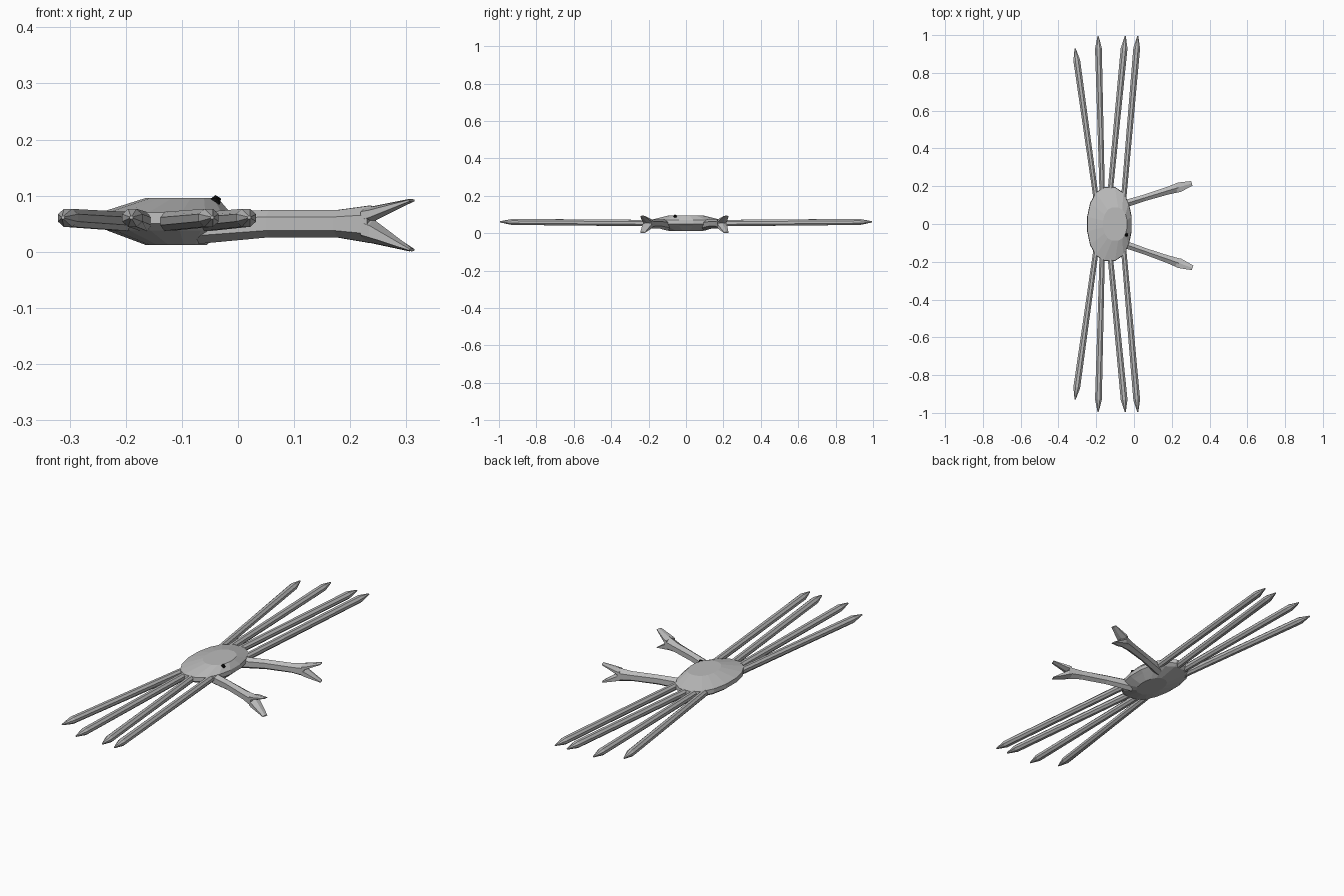
import bpy, bmesh, math
from mathutils import Vector

cube = bpy.data.objects.get("Cube")
if cube:
    bpy.data.objects.remove(cube)


def material(name, value):
    m = bpy.data.materials.new(name)
    m.use_nodes = True
    colour = (value, value, value, 1)
    m.diffuse_color = colour
    m.node_tree.nodes["Principled BSDF"].inputs["Base Color"].default_value = colour
    return m


shell = material("grey shell", 0.5)
black = material("black eye", 0.005)


def finish(bm, name, mat):
    bmesh.ops.recalc_face_normals(bm, faces=bm.faces)
    mesh = bpy.data.meshes.new(name)
    bm.to_mesh(mesh)
    bm.free()
    mesh.materials.append(mat)
    obj = bpy.data.objects.new(name, mesh)
    bpy.context.collection.objects.link(obj)
    return obj


def skin(bm, rings):
    """Join equal vertex rings with quads and cap both ends."""
    loops = [[bm.verts.new(p) for p in ring] for ring in rings]
    n = len(loops[0])
    for a, b in zip(loops, loops[1:]):
        for i in range(n):
            j = (i + 1) % n
            bm.faces.new((a[i], a[j], b[j], b[i]))
    bm.faces.new(loops[0])
    bm.faces.new(loops[-1])


def section(centre, side, half_w, half_h, n):
    """Upright polygon across a limb, with flat top and bottom."""
    ring = []
    for i in range(n):
        a = 2 * math.pi * (i + 0.5) / n
        k = 1 / math.cos(math.pi / n)
        ring.append(Vector(centre) + side * (math.cos(a) * half_w * k)
                    + Vector((0, 0, math.sin(a) * half_h * k)))
    return ring


# Body: stacked ovals, steeper toward the claws
bm = bmesh.new()
rings = []
for cx, rx, ry, z in [(-0.11, 0.055, 0.09, 0.012), (-0.13, 0.105, 0.185, 0.038),
                      (-0.13, 0.12, 0.2, 0.05), (-0.13, 0.118, 0.198, 0.07),
                      (-0.1, 0.065, 0.09, 0.096)]:
    ring = []
    for i in range(16):
        a = 2 * math.pi * (i + 0.5) / 16
        c, s = math.cos(a), math.sin(a)
        ring.append((cx + rx * math.copysign(abs(c) ** 0.85, c), ry * s, z))
    rings.append(ring)
skin(bm, rings)
finish(bm, "body", shell)

# Legs: four straight limbs on each side with pointed tips
legs = [((-0.2, 0.13), (-0.312, 0.93)), ((-0.168, 0.15), (-0.19, 0.995)),
        ((-0.128, 0.15), (-0.046, 0.995)), ((-0.055, 0.13), (0.02, 0.995))]
for sign, label in ((-1, "front"), (1, "back")):
    for k, (root, tip) in enumerate(legs, 1):
        a = Vector((root[0], sign * root[1], 0.054))
        b = Vector((tip[0], sign * tip[1], 0.061))
        d = (b - a).normalized()
        side = Vector((-d.y, d.x, 0)).normalized()
        bm = bmesh.new()
        skin(bm, [section(a, side, 0.014, 0.017, 8),
                  section(b - d * 0.065, side, 0.018, 0.016, 8),
                  section(b, side, 0.003, 0.003, 8)])
        finish(bm, f"{label}_leg_{k}", shell)

# Claws: an arm that flares into an upper and a lower pincer
for label, root, tip in (("front", (-0.07, -0.1), (0.31, -0.232)),
                         ("back", (-0.07, 0.1), (0.306, 0.215))):
    a, b = Vector((*root, 0)), Vector((*tip, 0))
    d = (b - a).normalized()
    side = Vector((-d.y, d.x, 0))

    def cut(t, half_w, low, high):
        p = a.lerp(b, t)
        p.z = (low + high) / 2
        return section(p, side, half_w, (high - low) / 2, 6)

    bm = bmesh.new()
    skin(bm, [cut(0, 0.02, 0.018, 0.068), cut(0.33, 0.017, 0.029, 0.071),
              cut(0.65, 0.02, 0.029, 0.071), cut(0.81, 0.025, 0.02, 0.078)])
    skin(bm, [cut(0.78, 0.024, 0.052, 0.077), cut(0.82, 0.026, 0.056, 0.079),
              cut(1, 0.013, 0.089, 0.094)])
    skin(bm, [cut(0.78, 0.024, 0.022, 0.06), cut(0.82, 0.026, 0.018, 0.055),
              cut(1, 0.013, 0.001, 0.006)])
    finish(bm, f"{label}_claw", shell)

# Eye: one small bead on the top of the shell
bm = bmesh.new()
bmesh.ops.create_icosphere(bm, subdivisions=1, radius=0.011)
eye = finish(bm, "eye", black)
eye.location = (-0.04, -0.058, 0.09)
